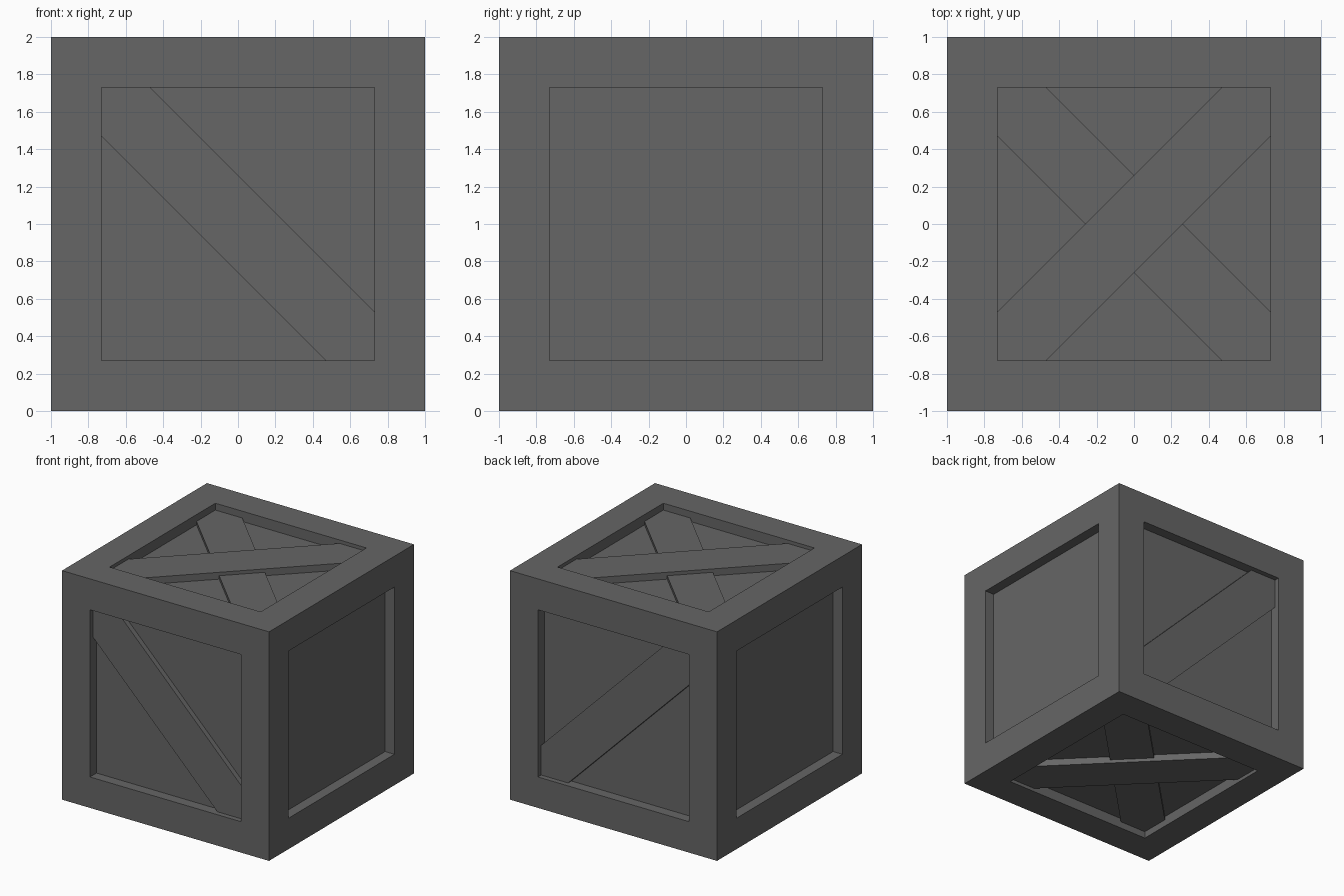
import bpy
import bmesh
from math import radians
from mathutils import Matrix

cube = bpy.data.objects.get("Cube")
if cube:
    bpy.data.objects.remove(cube, do_unlink=True)

HALF = 1.0      # half the crate's side
OPEN = 0.73     # half the panel opening
RECESS = 0.09   # depth of the panels
NOTCH = 0.26    # plank reach along each opening edge

grey = bpy.data.materials.new("dark_grey")
grey.use_nodes = True
colour = (0.133, 0.133, 0.133, 1)
grey.diffuse_color = colour
grey.node_tree.nodes["Principled BSDF"].inputs["Base Color"].default_value = colour


def finish(name, bm):
    bmesh.ops.recalc_face_normals(bm, faces=bm.faces)
    mesh = bpy.data.meshes.new(name)
    bm.to_mesh(mesh)
    bm.free()
    mesh.materials.append(grey)
    obj = bpy.data.objects.new(name, mesh)
    bpy.context.collection.objects.link(obj)
    return obj


def crate_body():
    """Cube with a straight-walled recess in every side."""
    bm = bmesh.new()
    bmesh.ops.create_cube(bm, size=2 * HALF)
    sides = list(bm.faces)
    normals = [f.normal.copy() for f in sides]
    bmesh.ops.inset_individual(bm, faces=sides, thickness=HALF - OPEN,
                               use_even_offset=True)
    for side, normal in zip(sides, normals):
        panel = bmesh.ops.extrude_discrete_faces(bm, faces=[side])["faces"][0]
        bmesh.ops.translate(bm, verts=panel.verts, vec=-normal * RECESS)
    finish("crate_body", bm).location.z = HALF


def plank(name, turn, rising, depth):
    """Diagonal board with its corners cut to fit the opening."""
    a, b = OPEN, OPEN - NOTCH
    s = 1 if rising else -1
    outline = [(-a, -b), (-a, -a), (-b, -a), (a, b), (a, a), (b, a)]
    bottom = HALF - RECESS - 0.005
    bm = bmesh.new()
    face = bm.faces.new([bm.verts.new((x, s * y, bottom)) for x, y in outline])
    top = bmesh.ops.extrude_face_region(bm, geom=[face])["geom"]
    bmesh.ops.translate(bm, verts=[v for v in top if isinstance(v, bmesh.types.BMVert)],
                        vec=(0, 0, HALF - depth - bottom))
    bmesh.ops.transform(bm, matrix=turn, verts=bm.verts)
    finish(name, bm).location.z = HALF


crate_body()

# Single brace on the front and back
front = Matrix.Rotation(radians(90), 4, "X")
back = Matrix.Rotation(radians(180), 4, "Z") @ front
plank("front_brace", front, False, 0.045)
plank("back_brace", back, True, 0.045)

# Crossed braces on the lid and base, one lying over the other
for label, angle in (("top", 0), ("bottom", 180)):
    turn = Matrix.Rotation(radians(angle), 4, "X")
    plank(label + "_upper_brace", turn, True, 0.03)
    plank(label + "_lower_brace", turn, False, 0.06)
